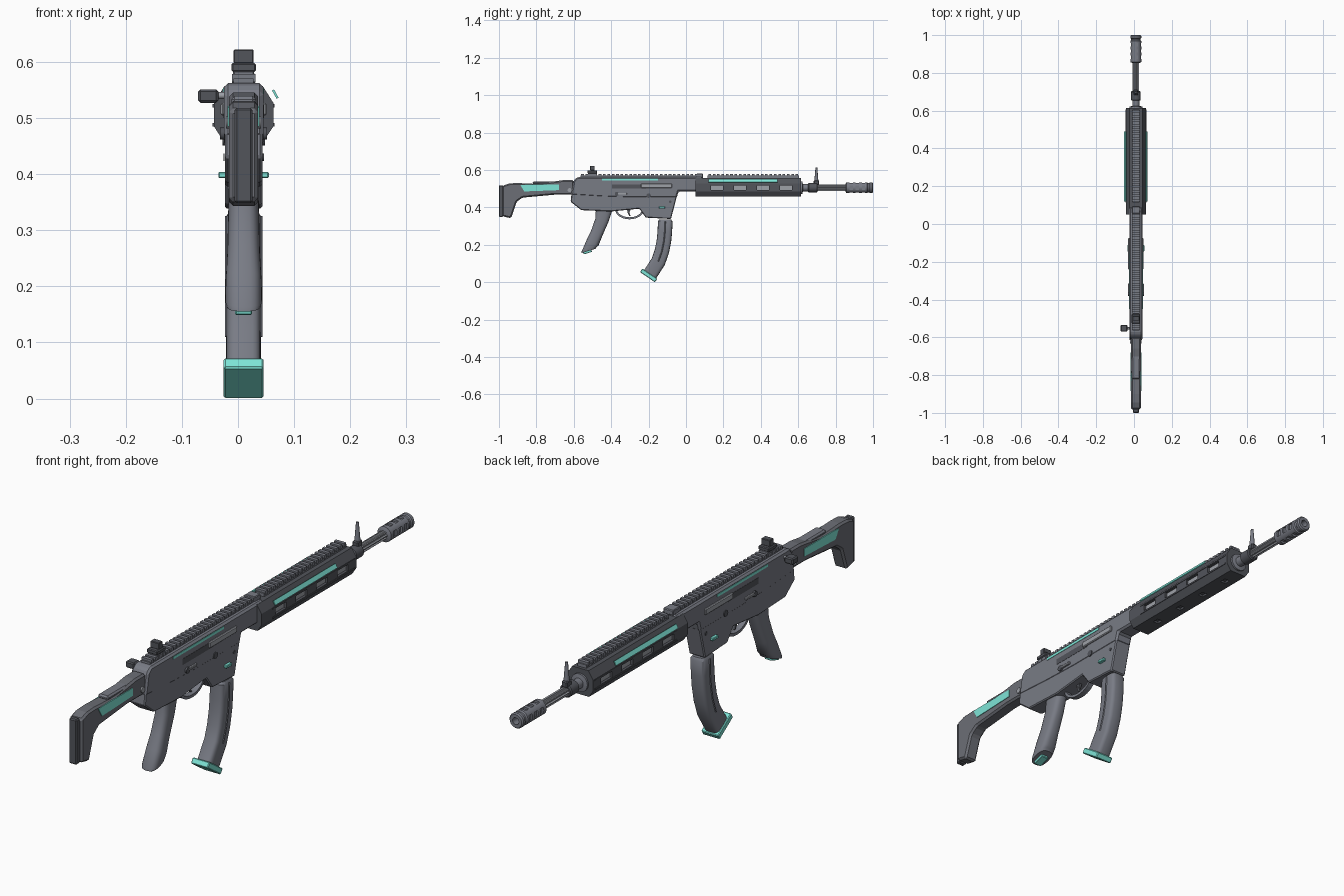
import bpy, bmesh, math
from mathutils import Vector, Matrix

if "Cube" in bpy.data.objects:
    bpy.data.objects.remove(bpy.data.objects["Cube"])

CX = 0.01  # the body's mid-plane; the side knob shifts it off x = 0


def paint(name, rgb):
    m = bpy.data.materials.new(name)
    m.diffuse_color = (*rgb, 1)
    m.use_nodes = True
    m.node_tree.nodes["Principled BSDF"].inputs["Base Color"].default_value = m.diffuse_color
    return m


teal = paint("teal", (0.21, 0.78, 0.68))
gun = paint("gunmetal", (0.19, 0.2, 0.235))
dark = paint("dark_metal", (0.085, 0.09, 0.105))
light = paint("steel", (0.34, 0.355, 0.39))


def finish(name, bm, bevel=0, mat=None, smooth=False):
    bmesh.ops.recalc_face_normals(bm, faces=bm.faces[:])
    me = bpy.data.meshes.new(name)
    bm.to_mesh(me)
    bm.free()
    ob = bpy.data.objects.new(name, me)
    bpy.context.collection.objects.link(ob)
    me.materials.append(mat or gun)
    if bevel:
        m = ob.modifiers.new("bevel", 'BEVEL')
        m.width, m.segments, m.limit_method = bevel, 1, 'ANGLE'
    if smooth:
        bpy.ops.object.select_all(action='DESELECT')
        ob.select_set(True)
        bpy.context.view_layer.objects.active = ob
        bpy.ops.object.shade_smooth_by_angle(angle=math.radians(35))
    return ob


def add_box(bm, c, size, rot=None):
    m = Matrix.Translation(c) @ (rot or Matrix()) @ Matrix.Diagonal((*size, 1))
    bmesh.ops.create_cube(bm, size=1, matrix=m)


def box(name, x, hw, y0, y1, z0, z1, bevel=0.0, mat=None, rot=None):
    bm = bmesh.new()
    add_box(bm, (x, (y0 + y1) / 2, (z0 + z1) / 2), (2 * hw, y1 - y0, z1 - z0), rot)
    return finish(name, bm, bevel, mat)


def extrude(name, pts, hw, bevel=0.0, axis='x', lo=0, hi=0, mat=None):
    """Side profile (y, z) widened by hw, or cross-section (x, z) run from y lo to hi."""
    bm = bmesh.new()
    if axis == 'x':
        vs, d = [bm.verts.new((CX - hw, y, z)) for y, z in pts], (2 * hw, 0, 0)
    else:
        vs, d = [bm.verts.new((CX + x, lo, z)) for x, z in pts], (0, hi - lo, 0)
    r = bmesh.ops.extrude_face_region(bm, geom=[bm.faces.new(vs)], use_keep_orig=True)
    bmesh.ops.translate(bm, vec=d, verts=[g for g in r['geom'] if isinstance(g, bmesh.types.BMVert)])
    return finish(name, bm, bevel, mat)


def rod(name, c, axis, length, r1, r2=None, n=20, mat=None):
    rot = Vector((0, 0, 1)).rotation_difference(Vector(axis)).to_matrix().to_4x4()
    bm = bmesh.new()
    bmesh.ops.create_cone(bm, cap_ends=True, segments=n, radius1=r1, radius2=r1 if r2 is None else r2,
                          depth=length, matrix=Matrix.Translation(c) @ rot)
    return finish(name, bm, 0, mat, smooth=True)


def skin(name, rings, mat=None):
    """Bridge equal rings of points into a capped tube."""
    bm = bmesh.new()
    rings = [[bm.verts.new(p) for p in r] for r in rings]
    n = len(rings[0])
    for a, b in zip(rings, rings[1:]):
        for i in range(n):
            bm.faces.new((a[i], a[(i + 1) % n], b[(i + 1) % n], b[i]))
    bm.faces.new(rings[0])
    bm.faces.new(rings[-1])
    return finish(name, bm, mat=mat, smooth=True)


def lathe(name, prof, z, mat=None, n=24):
    """Turn (y, radius) points about the bore line."""
    ang = [2 * math.pi * i / n for i in range(n)]
    return skin(name, [[(CX + r * math.sin(a), y, z + r * math.cos(a)) for a in ang] for y, r in prof], mat)


def loft(name, stations, n=24, power=0.55, end_tilt=None):
    """Rounded-box sections (y, z, depth, width) square to the path; the last may be tilted."""
    rings, P = [], [Vector((0, s[0], s[1])) for s in stations]
    for i, (y, z, dep, wid) in enumerate(stations):
        t = (P[min(i + 1, len(P) - 1)] - P[max(i - 1, 0)]).normalized()
        u = Vector((0, -t.z, t.y))
        if end_tilt is not None and i >= len(P) - 2:
            u = Vector((0, math.cos(end_tilt), math.sin(end_tilt)))
        ring = []
        for k in range(n):
            c, s = math.cos(2 * math.pi * k / n), math.sin(2 * math.pi * k / n)
            a = math.copysign(abs(c) ** power, c) * dep / 2
            b = math.copysign(abs(s) ** power, s) * wid / 2
            ring.append(P[i] + u * a + Vector((CX + b, 0, 0)))
        rings.append(ring)
    return skin(name, rings)


def carve(ob, boxes):
    bm = bmesh.new()
    for c, size in boxes:
        add_box(bm, c, size)
    cutter = finish(ob.name + "_cutter", bm, mat=dark)
    cutter.hide_render = True
    cutter.hide_set(True)
    m = ob.modifiers.new("slots", 'BOOLEAN')
    m.operation, m.object, m.solver = 'DIFFERENCE', cutter, 'EXACT'


# receiver
extrude("upper_receiver", [(-0.58, 0.562), (-0.6, 0.545), (-0.615, 0.465), (-0.45, 0.455), (-0.3, 0.45),
                           (-0.05, 0.45), (-0.04, 0.485), (0.09, 0.485), (0.09, 0.562)], 0.035, 0.007)
extrude("lower_receiver", [(-0.612, 0.475), (-0.617, 0.43), (-0.56, 0.385), (-0.4, 0.378), (-0.25, 0.393),
                           (-0.215, 0.345), (-0.08, 0.338), (-0.045, 0.475)], 0.0335, 0.004)

# top rails: base strip plus repeated teeth
for name, y0, y1 in (("receiver_rail", -0.565, 0.09), ("handguard_rail", 0.115, 0.605)):
    bm = bmesh.new()
    add_box(bm, (CX, (y0 + y1) / 2, 0.564), (0.036, y1 - y0, 0.012))
    n = round((y1 - y0) / 0.0235)
    step = (y1 - y0) / n
    for i in range(n):
        add_box(bm, (CX, y0 + (i + 0.5) * step, 0.5715), (0.042, step * 0.58, 0.014))
    finish(name, bm)
box("rail_end_block", CX, 0.021, 0.055, 0.092, 0.56, 0.58, 0.003)

# octagonal handguard with side slots, lower holes and steel inlays
guard = extrude("handguard", [(-0.034, 0.557), (-0.053, 0.527), (-0.053, 0.485), (-0.036, 0.459), (0.036, 0.459),
                              (0.053, 0.485), (0.053, 0.527), (0.034, 0.557)], 0, 0, 'y', 0.05, 0.615, dark)
slots = [((CX + s * 0.053, 0.165 + 0.123 * i, 0.505), (0.024, 0.065, 0.024)) for s in (-1, 1) for i in range(4)]
slots += [((CX, 0.15 + 0.13 * i, 0.459), (0.022, 0.025, 0.016)) for i in range(4)]
carve(guard, slots)
for s, side in ((-1, "left"), (1, "right")):
    box(side + "_guard_inlay", CX + s * 0.041, 0.003, 0.12, 0.575, 0.494, 0.516, 0, light)
    for z in (0.488, 0.522):
        box(side + "_guard_rib", CX + s * 0.053, 0.002, 0.115, 0.605, z - 0.003, z + 0.003, 0, dark)
    box(side + "_guard_strip", CX + s * 0.0565, 0.002, 0.12, 0.49, 0.534, 0.551, 0, teal,
        Matrix.Rotation(-s * 0.5, 4, 'Y'))

# fluted barrel, collar, gas block, brake
B = 0.505
radii = [0.017 if i % 4 < 2 else 0.0125 for i in range(32)]
star = [(r * math.cos(math.pi * i / 16), B + r * math.sin(math.pi * i / 16)) for i, r in enumerate(radii)]
extrude("barrel", star, 0, 0, 'y', 0.6, 0.87, light)
lathe("barrel_nut", [(0.61, 0.034), (0.622, 0.034), (0.625, 0.019), (0.655, 0.019)], B)
lathe("gas_block", [(0.653, 0.021), (0.657, 0.025), (0.7, 0.025), (0.704, 0.021)], B, dark)
brake = lathe("muzzle_brake", [(0.852, 0.018), (0.857, 0.029), (0.968, 0.029), (0.973, 0.025), (0.98, 0.025),
                               (0.984, 0.029), (0.995, 0.029), (1.0, 0.025), (1.0, 0.013), (0.96, 0.013)], B)
carve(brake, [((CX + dx, 0.883 + 0.033 * i, B + dz), (0.014 if dx else 0.024, 0.018, 0.014 if dz else 0.024))
              for i in range(3) for dx, dz in ((0.028, 0), (-0.028, 0), (0, 0.028), (0, -0.028))])

# sights
box("front_sight_base", CX, 0.012, 0.682, 0.712, 0.52, 0.545, 0.004, dark)
rod("front_sight_post", (CX, 0.697, 0.575), (0, 0, 1), 0.075, 0.011, 0.005, 12)
box("rear_sight_foot", CX, 0.0185, -0.525, -0.475, 0.565, 0.584, 0.002)
box("rear_sight_base", CX, 0.022, -0.527, -0.475, 0.582, 0.598, 0.003, dark)
box("rear_sight_leaf", CX, 0.018, -0.512, -0.488, 0.597, 0.622, 0.002, dark)

# stock, pad, cheek rest
extrude("stock", [(-0.982, 0.515), (-0.945, 0.528), (-0.9, 0.53), (-0.8, 0.525), (-0.66, 0.545), (-0.6, 0.545),
                  (-0.6, 0.468), (-0.7, 0.468), (-0.875, 0.452), (-0.905, 0.43), (-0.935, 0.342),
                  (-0.982, 0.352)], 0.026, 0.007, mat=paint("stock_grey", (0.15, 0.157, 0.18)))
box("butt_pad", CX, 0.016, -1.0, -0.978, 0.348, 0.518, 0.004, dark)
box("cheek_rest", CX, 0.022, -0.82, -0.615, 0.522, 0.539, 0.006)
rod("hinge_pin", (CX, -0.622, 0.492), (1, 0, 0), 0.062, 0.011, n=14, mat=light)

# fittings found on both sides
for s, side in ((-1, "left"), (1, "right")):
    X = CX + s * 0.035
    strip = extrude(side + "_stock_strip", [(-0.885, 0.519), (-0.86, 0.521), (-0.68, 0.521), (-0.68, 0.492),
                                            (-0.865, 0.485)], 0.002, mat=teal)
    strip.location.x = s * 0.0265
    box(side + "_receiver_strip", X, 0.0015, -0.45, -0.15, 0.543, 0.553, 0, teal)
    box(side + "_port_panel", X, 0.001, -0.395, -0.215, 0.5, 0.523, 0, dark)
    box(side + "_bolt_bar", X, 0.006, -0.24, -0.075, 0.504, 0.527, 0.003, light)
    box(side + "_selector", X, 0.007, -0.365, -0.315, 0.468, 0.478, 0.002, light)
    rod(side + "_selector_hub", (X, -0.37, 0.472), (1, 0, 0), 0.014, 0.011, n=14, mat=dark)
    rod(side + "_takedown_pin", (X, -0.2, 0.463), (1, 0, 0), 0.006, 0.012, n=14, mat=dark)
    rod(side + "_front_pin", (X, -0.085, 0.43), (1, 0, 0), 0.002, 0.007, n=12, mat=dark)
    box(side + "_magazine_catch", CX + s * 0.037, 0.008, -0.145, -0.112, 0.393, 0.404, 0.002, teal)

# charging knob on the left
rod("charging_stem", (-0.03, -0.552, 0.54), (1, 0, 0), 0.03, 0.006, n=12, mat=light)
box("charging_knob", -0.053, 0.018, -0.57, -0.534, 0.527, 0.551, 0.004, dark)

# grip and its base plug
loft("grip", [(-0.437, 0.395, 0.09, 0.052), (-0.45, 0.33, 0.072, 0.055), (-0.478, 0.26, 0.066, 0.058),
              (-0.5, 0.21, 0.07, 0.064), (-0.518, 0.176, 0.084, 0.066), (-0.521, 0.167, 0.08, 0.061)],
     power=0.7, end_tilt=0.3)
box("grip_plug", CX, 0.015, -0.55, -0.503, 0.155, 0.167, 0.002, teal, Matrix.Rotation(0.3, 4, 'X'))

# trigger guard and trigger
arc = [math.pi * i / 16 for i in range(17)]
extrude("trigger_guard", [(-0.302 + 0.078 * math.cos(a), 0.392 - 0.056 * math.sin(a)) for a in arc] +
        [(-0.302 + 0.068 * math.cos(a), 0.392 - 0.045 * math.sin(a)) for a in reversed(arc)], 0.011)
extrude("trigger", [(-0.315, 0.392), (-0.295, 0.392), (-0.303, 0.372), (-0.296, 0.355), (-0.304, 0.355),
                    (-0.313, 0.372)], 0.005, mat=dark)

# curved magazine, side rib, floor plate
path = [(-0.111, 0.325), (-0.113, 0.27), (-0.118, 0.22), (-0.129, 0.165), (-0.148, 0.11), (-0.192, 0.042)]
loft("magazine", [(-0.111, 0.334, 0.066, 0.05)] + [(y, z, 0.078, 0.062) for y, z in path], power=0.5)
loft("magazine_rib", [(y, z, 0.012, 0.067) for y, z in path[:5]], 8, 0.4)
box("magazine_floor_plate", CX, 0.0355, -0.2485, -0.1515, 0.025, 0.0475, 0.003, teal, Matrix.Rotation(-0.6, 4, 'X'))
